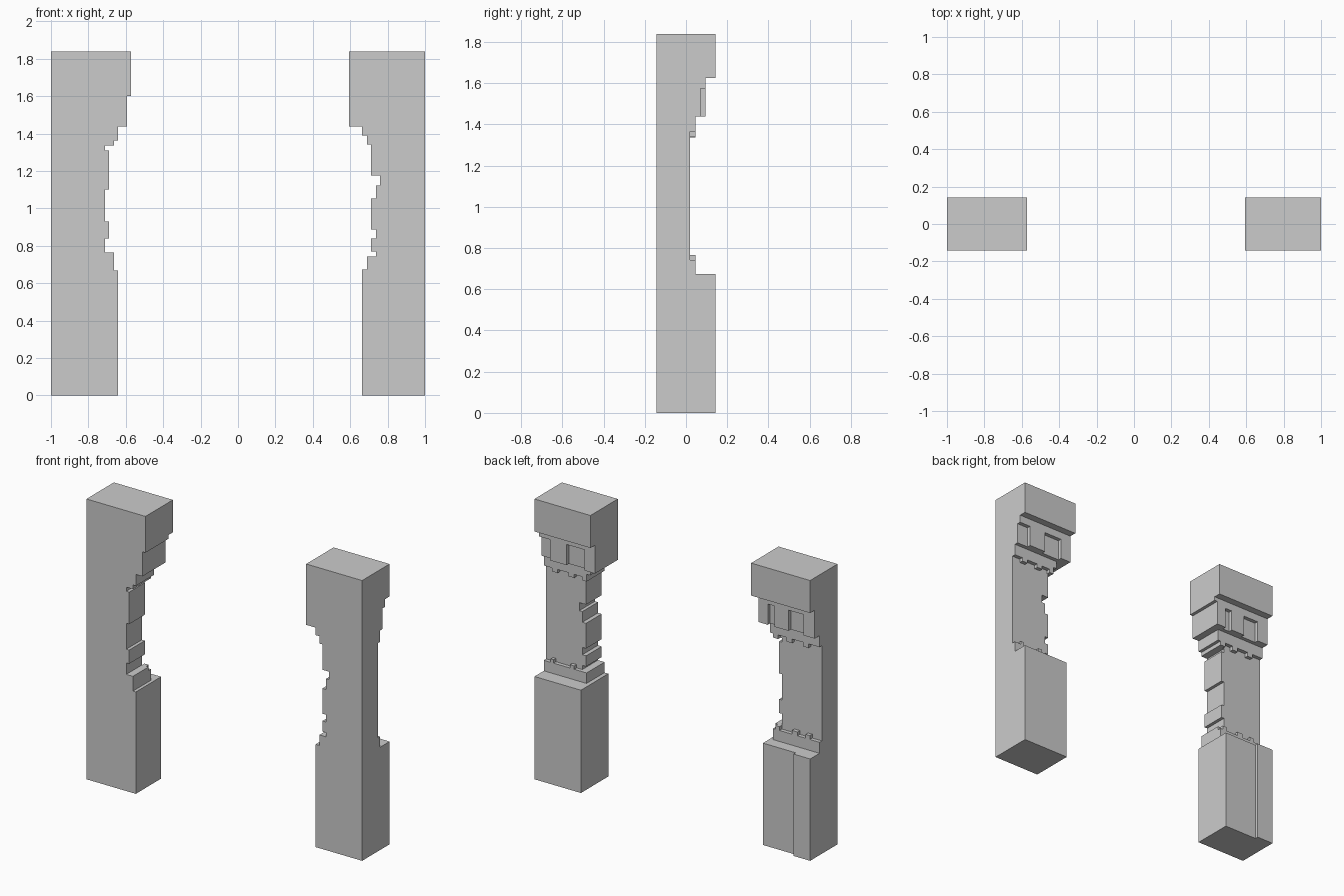
import bpy, bmesh
from mathutils import Vector

if "Cube" in bpy.data.objects:
    bpy.data.objects.remove(bpy.data.objects["Cube"])

FRONT = -0.142
BACK = 0.142
TOP = 1.838


def fused(name, boxes):
    """Join axis-aligned boxes (x0, x1, y0, y1, z0, z1) into one clean skin."""
    cuts = [sorted({round(v, 4) for b in boxes for v in b[2 * a:2 * a + 2]}) for a in range(3)]
    n = [len(c) - 1 for c in cuts]

    def filled(c):
        if any(not 0 <= c[a] < n[a] for a in range(3)):
            return False
        m = [(cuts[a][c[a]] + cuts[a][c[a] + 1]) / 2 for a in range(3)]
        return any(all(b[2 * a] < m[a] < b[2 * a + 1] for a in range(3)) for b in boxes)

    cells = {(i, j, k) for i in range(n[0]) for j in range(n[1]) for k in range(n[2])
             if filled((i, j, k))}
    bm = bmesh.new()
    for c in cells:
        for a in range(3):
            for s in (0, 1):
                nb = list(c)
                nb[a] += 2 * s - 1
                if tuple(nb) in cells:
                    continue
                u, w = (a + 1) % 3, (a + 2) % 3
                quad = []
                for du, dw in ((0, 0), (1, 0), (1, 1), (0, 1)):
                    p = Vector((0, 0, 0))
                    p[a] = cuts[a][c[a] + s]
                    p[u] = cuts[u][c[u] + du]
                    p[w] = cuts[w][c[w] + dw]
                    quad.append(bm.verts.new(p))
                bm.faces.new(quad if s else quad[::-1])
    bmesh.ops.remove_doubles(bm, verts=bm.verts, dist=1e-4)
    bmesh.ops.dissolve_limit(bm, angle_limit=0.01, verts=bm.verts, edges=bm.edges)
    me = bpy.data.meshes.new(name)
    bm.to_mesh(me)
    bm.free()
    ob = bpy.data.objects.new(name, me)
    bpy.context.collection.objects.link(ob)
    return ob


def pillar(name, side, courses, details):
    """courses: (top z, inner |x|, back y) stacked from the floor.
    details: (|x| near, |x| far, back y, z0, z1) blocks on the back."""
    boxes, z = [], 0.0

    def add(xa, xb, y, z0, z1):
        x0, x1 = sorted((side * xa, side * xb))
        boxes.append((x0, x1, FRONT, y, z0, z1))

    for top, inner, back in courses:
        add(inner, 1.0, back, z, top)
        z = top
    for d in details:
        add(*d)
    fused(name, boxes)


def row(spans, y, z0, z1):
    return [(a, b, y, z0, z1) for a, b in spans]


# right pillar: base, ledge, notched shaft, stepped capital, top block
pillar("right_pillar", 1, [
    (0.674, 0.663, BACK), (0.743, 0.69, 0.045),
    (0.77, 0.738, 0.02), (0.84, 0.711, 0.02), (0.888, 0.738, 0.02),
    (1.053, 0.711, 0.02), (1.123, 0.738, 0.02), (1.176, 0.76, 0.02),
    (1.342, 0.711, 0.02), (1.365, 0.69, 0.02), (1.39, 0.69, 0.045),
    (1.439, 0.663, 0.045), (1.575, 0.594, 0.07), (1.625, 0.594, 0.095),
    (TOP, 0.594, BACK)],
    # raised panels, teeth under the capital, bumps on the ledge
    row([(0.594, 0.67), (0.80, 0.92)], 0.095, 1.439, 1.575)
    + row([(0.69, 0.72), (0.78, 0.82), (0.90, 0.94)], 0.045, 1.342, 1.365)
    + row([(0.78, 0.81), (0.93, 0.95)], 0.045, 0.743, 0.765))

# left pillar: same scheme with its own steps
pillar("left_pillar", -1, [
    (0.668, 0.642, 0.12), (0.74, 0.663, 0.045), (0.765, 0.663, 0.02),
    (0.84, 0.711, 0.02), (0.93, 0.69, 0.02), (1.10, 0.711, 0.02),
    (1.31, 0.69, 0.02), (1.337, 0.711, 0.02), (1.364, 0.663, 0.02),
    (1.439, 0.642, 0.045), (1.575, 0.594, 0.07), (1.60, 0.594, 0.095),
    (1.625, 0.572, 0.095), (TOP, 0.572, BACK)],
    # corner strip of the base, panels, teeth, bumps
    [(0.88, 1.0, BACK, 0.0, 0.668)]
    + row([(0.594, 0.66), (0.71, 0.81), (0.92, 1.0)], 0.095, 1.439, 1.575)
    + row([(0.663, 0.70), (0.76, 0.80), (0.88, 0.92)], 0.045, 1.337, 1.364)
    + row([(0.68, 0.71), (0.80, 0.84), (0.90, 0.93)], 0.045, 0.74, 0.765))
